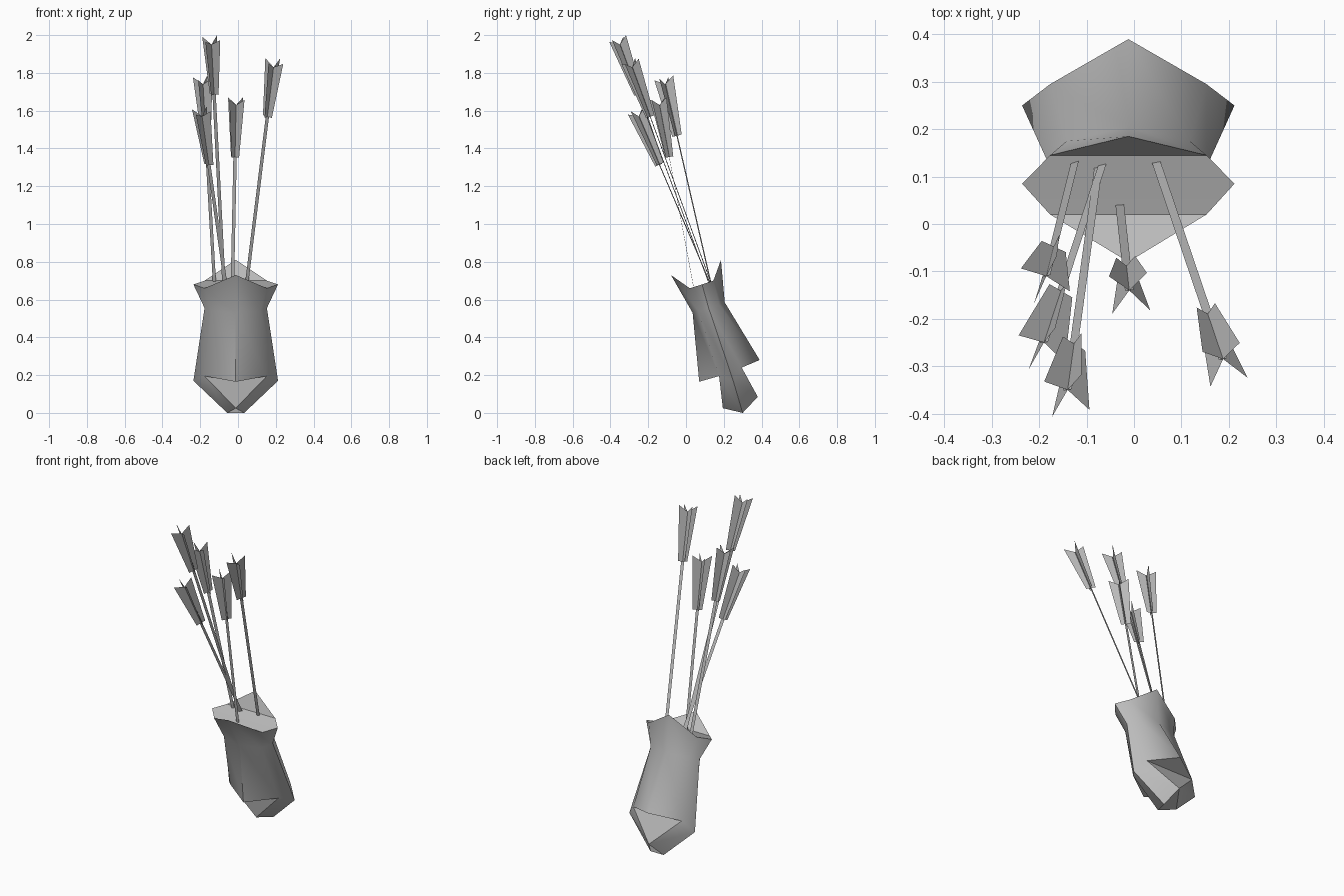
import bpy, bmesh, math
from mathutils import Vector, Matrix

cube = bpy.data.objects.get("Cube")
if cube:
    bpy.data.objects.remove(cube, do_unlink=True)

grey = bpy.data.materials.new("plain grey")
grey.use_nodes = True
colour = (0.5, 0.5, 0.5, 1)
grey.diffuse_color = colour
grey.node_tree.nodes["Principled BSDF"].inputs["Base Color"].default_value = colour

CENTRE_X = -0.012


def finish(name, bm):
    mesh = bpy.data.meshes.new(name)
    bm.to_mesh(mesh)
    bm.free()
    mesh.materials.append(grey)
    obj = bpy.data.objects.new(name, mesh)
    bpy.context.collection.objects.link(obj)
    return obj


def ring(bm, half):
    """Mirror a half ring (front to back) into a closed loop."""
    loop = list(half) + [(-x, y, z) for x, y, z in half[-2:0:-1]]
    return [bm.verts.new((x + CENTRE_X, y, z)) for x, y, z in loop]


# Quiver: flared pointed rim, narrow neck, wide pointed lower edge
bm = bmesh.new()
rim = ring(bm, [(0, -0.08, 0.73), (0.165, 0.02, 0.66), (0.224, 0.085, 0.68),
                (0.165, 0.145, 0.70), (0, 0.185, 0.81)])
neck = ring(bm, [(0, 0.035, 0.53), (0.13, 0.065, 0.54), (0.165, 0.12, 0.555),
                 (0.13, 0.175, 0.575), (0, 0.205, 0.585)])
hem = ring(bm, [(0, 0.07, 0.165), (0.165, 0.175, 0.195), (0.224, 0.25, 0.17),
                (0.165, 0.295, 0.24), (0, 0.39, 0.28)])
tip = ring(bm, [(0, 0.195, 0.025), (0.045, 0.30, 0), (0, 0.38, 0.085)])
for upper, lower in ((rim, neck), (neck, hem)):
    for i in range(8):
        j = (i + 1) % 8
        bm.faces.new((upper[i], lower[i], lower[j], upper[j]))

# Mouth of the quiver, sunk between the two pointed flaps
for ids in ((0, 1, 7), (1, 2, 6, 7), (2, 3, 5, 6), (3, 4, 5)):
    bm.faces.new([rim[i] for i in ids])

# Undersides of the hem flaps and the tapered foot
for ids in ((0, 7, 1), (4, 3, 5)):
    bm.faces.new([hem[i] for i in ids])
bm.faces.new((hem[1], hem[7], tip[0]))
bm.faces.new((hem[5], hem[3], tip[2]))
for a, b, c, t, u in ((1, 2, 3, 1, 0), (7, 6, 5, 3, 0)):
    bm.faces.new((hem[a], hem[b], tip[t], tip[u]))
    bm.faces.new((hem[b], hem[c], tip[2], tip[t]))
bm.faces.new(tip)
bmesh.ops.recalc_face_normals(bm, faces=bm.faces)
quiver = finish("quiver", bm)
bpy.ops.object.select_all(action="DESELECT")
quiver.select_set(True)
bpy.context.view_layer.objects.active = quiver
bpy.ops.object.shade_smooth_by_angle(angle=math.radians(50))


# Arrows: a flat shaft strip with four flaring vanes
def arrow(name, start, end, roll):
    start, end = Vector(start), Vector(end)
    axis = (end - start).normalized()
    side = Vector((1, 0, 0))
    side = (side - axis * side.dot(axis)).normalized()
    side = Matrix.Rotation(math.radians(roll), 3, axis) @ side
    low = start - axis * 0.09
    base = end - axis * 0.28
    bm = bmesh.new()

    def face(*points):
        bm.faces.new([bm.verts.new(p) for p in points])

    half = side * 0.009
    face(low - half, low + half, end + half, end - half)
    for k in range(4):
        out = Matrix.Rotation(math.radians(45 + 90 * k), 3, axis) @ side
        face(base, base + out * 0.028, end + axis * 0.035 + out * 0.057, end)
    finish(name, bm)


arrow("arrow_tall", (-0.075, 0.12, 0.69), (-0.14, -0.35, 1.95), 12)
arrow("arrow_left", (0.047, 0.13, 0.695), (0.188, -0.285, 1.83), 12)
arrow("arrow_right_back", (-0.125, 0.13, 0.695), (-0.185, -0.11, 1.74), 20)
arrow("arrow_right_front", (-0.067, 0.125, 0.693), (-0.19, -0.25, 1.57), 15)
arrow("arrow_middle", (-0.03, 0.04, 0.667), (-0.01, -0.14, 1.63), 5)
